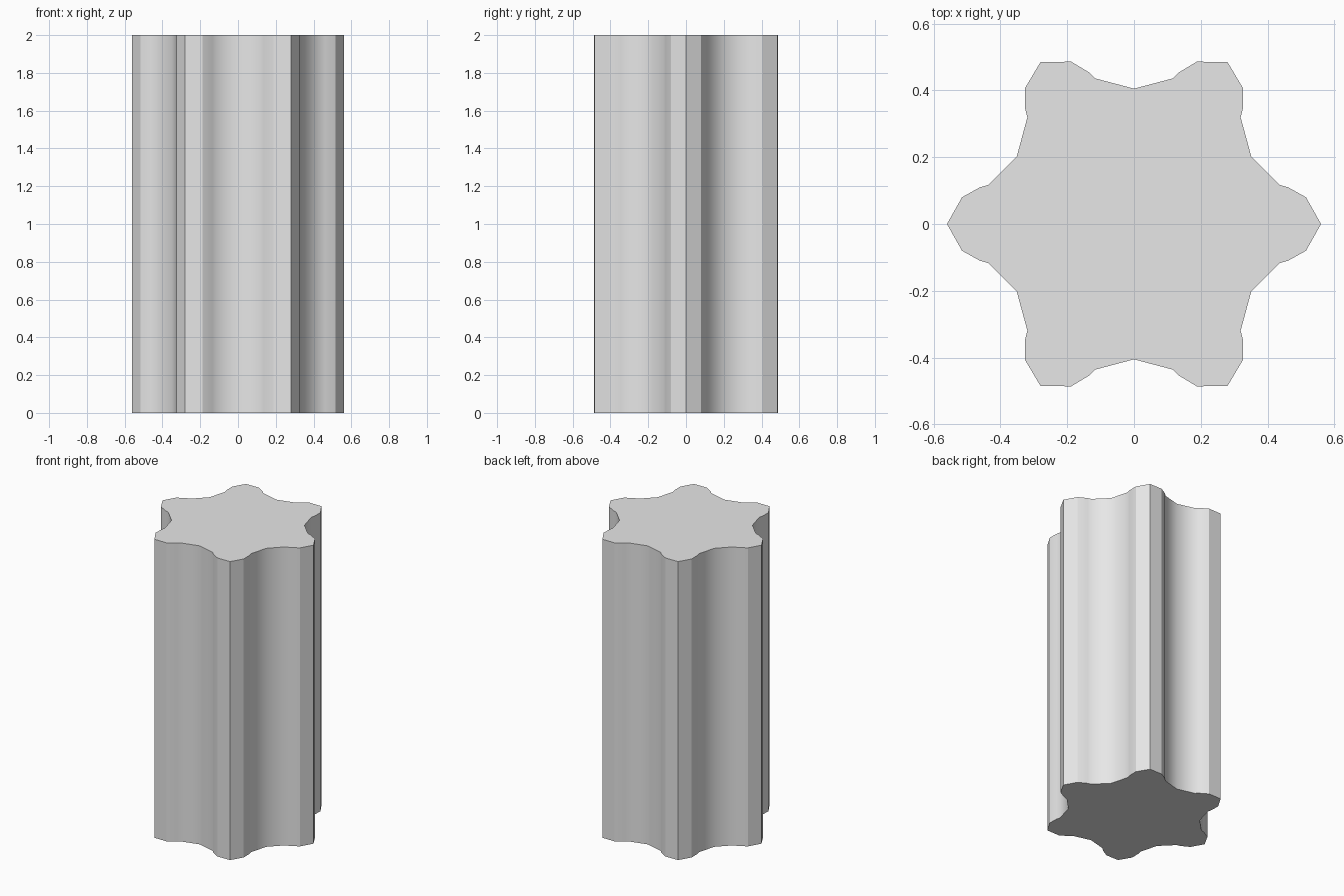
import bpy
import bmesh
import math
from mathutils import Matrix, Vector

old = bpy.data.objects.get("Cube")
if old:
    bpy.data.objects.remove(old, do_unlink=True)

HEIGHT = 2.0
LOBES = 6

# Plain grey material
grey = bpy.data.materials.new("plain grey")
grey.use_nodes = True
colour = (0.8, 0.8, 0.8, 1)
grey.diffuse_color = colour
grey.node_tree.nodes["Principled BSDF"].inputs["Base Color"].default_value = colour

# Half of one lobe: tip, shoulder, flank, flank, valley
half = [(0.56, 0), (0.515, 0.08), (0.461, 0.11), (0.436, 0.117), (0.351, 0.2025)]
lobe = [(x, -y) for x, y in half[3:0:-1]] + half
sharp_steps = (2, 3, 4)  # shoulder, tip, shoulder

# Extrude the star outline into a column
bm = bmesh.new()
ring = []
for i in range(LOBES):
    turn = Matrix.Rotation(math.tau * i / LOBES, 3, "Z")
    ring += [bm.verts.new(turn @ Vector((x, y, 0))) for x, y in lobe]
sharp_verts = {v for i, v in enumerate(ring) if i % len(lobe) in sharp_steps}
base = bm.faces.new(ring)
sharp_places = {(round(v.co.x, 4), round(v.co.y, 4)) for v in sharp_verts}
top = bmesh.ops.extrude_face_region(bm, geom=[base], use_keep_orig=True)
bmesh.ops.translate(bm, vec=(0, 0, HEIGHT),
                    verts=[g for g in top["geom"] if isinstance(g, bmesh.types.BMVert)])
bmesh.ops.recalc_face_normals(bm, faces=bm.faces[:])

# Flat caps, smooth flutes, crisp tips and shoulders
for face in bm.faces:
    face.smooth = len(face.verts) == 4
for edge in bm.edges:
    a, b = (v.co for v in edge.verts)
    upright = abs(a.z - b.z) > HEIGHT / 2
    edge.smooth = upright and (round(a.x, 4), round(a.y, 4)) not in sharp_places

mesh = bpy.data.meshes.new("fluted_column")
bm.to_mesh(mesh)
bm.free()
mesh.materials.append(grey)
column = bpy.data.objects.new("fluted_column", mesh)
bpy.context.collection.objects.link(column)
